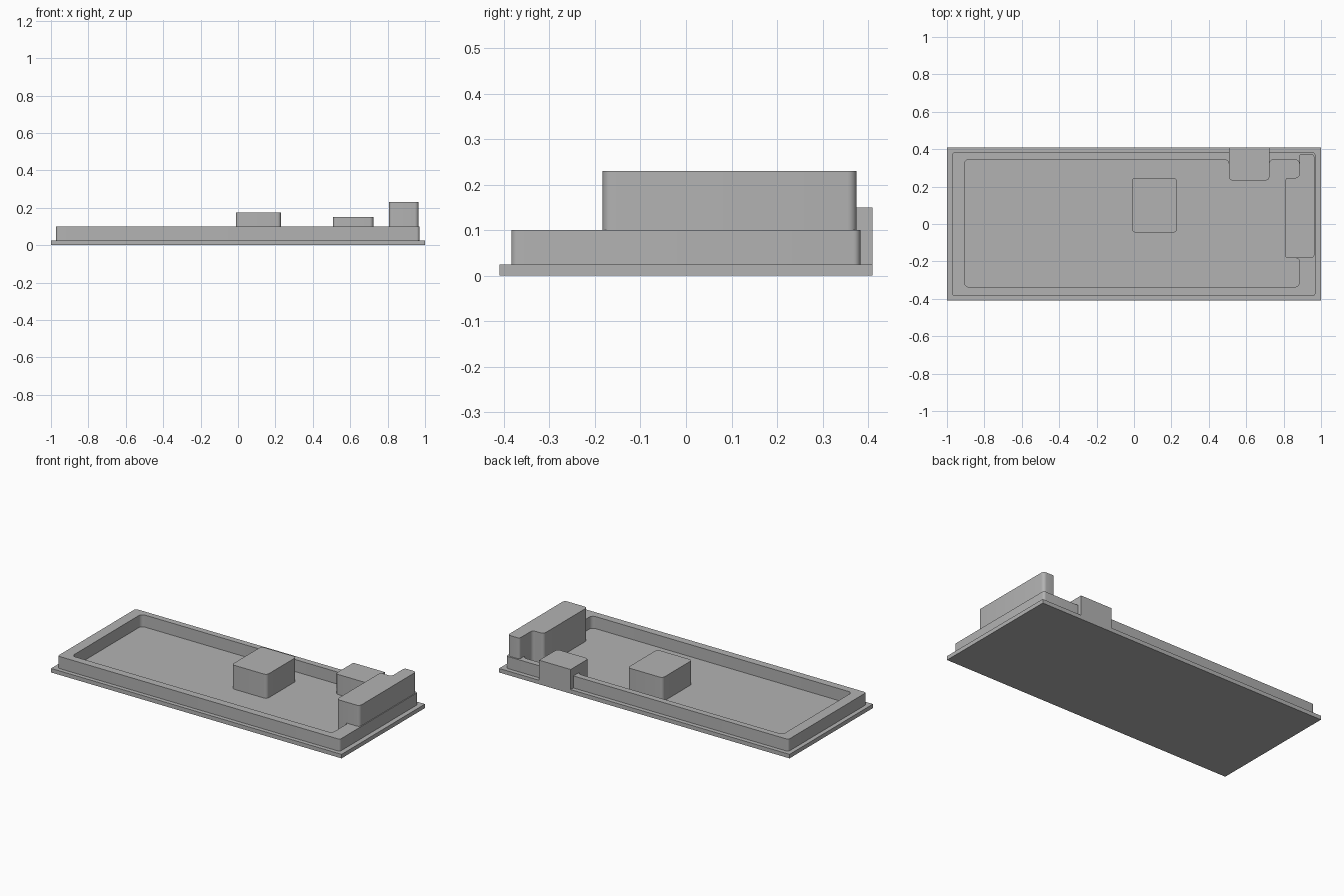
import bpy, bmesh, math
from mathutils import Vector

if "Cube" in bpy.data.objects:
    bpy.data.objects.remove(bpy.data.objects["Cube"])

grey = bpy.data.materials.new("plain_grey")
grey.diffuse_color = (0.45, 0.45, 0.45, 1)
grey.use_nodes = True
grey.node_tree.nodes["Principled BSDF"].inputs["Base Color"].default_value = grey.diffuse_color


def rounded(points, steps=6):
    """Outline from (x, y, corner radius) triples, with arcs at the corners."""
    out = []
    for i, (x, y, r) in enumerate(points):
        p = Vector((x, y))
        if r == 0:
            out.append(p)
            continue
        a = (Vector(points[i - 1][:2]) - p).normalized()
        b = (Vector(points[(i + 1) % len(points)][:2]) - p).normalized()
        centre = p + (a + b) * r          # all corners are square
        for k in range(steps + 1):
            t = k / steps * math.pi / 2
            out.append(centre - b * r * math.cos(t) - a * r * math.sin(t))
    return out


def rect(x0, x1, y0, y1, r):
    return [(x0, y0, r), (x1, y0, r), (x1, y1, r), (x0, y1, r)]


def prism(name, loops, z0, z1):
    """Extrude an outline, with further loops as holes, from z0 to z1."""
    bm = bmesh.new()
    edges = []
    for loop in loops:
        vs = [bm.verts.new((p.x, p.y, z0)) for p in map(Vector, rounded(loop))]
        edges += [bm.edges.new((vs[i - 1], vs[i])) for i in range(len(vs))]
    if len(loops) == 1:
        bm.faces.new(vs)
    else:
        bmesh.ops.triangle_fill(bm, edges=edges, use_beauty=True)
    res = bmesh.ops.extrude_face_region(bm, geom=bm.faces[:], use_keep_orig=True)
    top = [g for g in res["geom"] if isinstance(g, bmesh.types.BMVert)]
    bmesh.ops.translate(bm, verts=top, vec=(0, 0, z1 - z0))
    bmesh.ops.recalc_face_normals(bm, faces=bm.faces[:])
    mesh = bpy.data.meshes.new(name)
    bm.to_mesh(mesh)
    bm.free()
    mesh.materials.append(grey)
    ob = bpy.data.objects.new(name, mesh)
    bpy.context.collection.objects.link(ob)
    bpy.ops.object.select_all(action="DESELECT")
    ob.select_set(True)
    bpy.context.view_layer.objects.active = ob
    bpy.ops.object.shade_smooth_by_angle(angle=math.radians(30))
    return ob


FLOOR, RIM = 0.025, 0.10
R = 0.025

# Thin base plate, whose top is also the tray floor
prism("base_plate", [rect(-1, 1, -0.41, 0.41, 0)], 0, FLOOR)

# Rim wall: bulges out behind the rear block, and in below both edge blocks
outer = [(-0.973, -0.384, 0.015), (0.97, -0.384, 0.015), (0.97, 0.383, 0.015),
         (0.724, 0.383, 0), (0.724, 0.41, 0), (0.507, 0.41, 0),
         (0.507, 0.383, 0), (-0.973, 0.383, 0.015)]
cavity = [(-0.907, -0.337, R), (0.884, -0.337, R), (0.884, -0.183, 0.015),
          (0.807, -0.183, 0.02), (0.807, 0.247, 0.02), (0.884, 0.247, 0.02),
          (0.884, 0.345, R), (0.724, 0.345, R), (0.724, 0.233, 0.02),
          (0.507, 0.233, 0.02), (0.507, 0.345, R), (-0.907, 0.345, R)]
prism("rim_wall", [outer, cavity], FLOOR, RIM)

# Tall stepped block on the right edge
prism("tall_side_block",
      [[(0.807, -0.183, 0.02), (0.965, -0.183, 0.02), (0.965, 0.375, 0.02),
        (0.884, 0.375, 0.015), (0.884, 0.247, 0.02), (0.807, 0.247, 0.02)]],
      RIM, 0.23)

# Low block on the rear edge
prism("rear_block",
      [[(0.507, 0.233, 0.02), (0.724, 0.233, 0.02),
        (0.724, 0.41, 0), (0.507, 0.41, 0)]], RIM, 0.15)

# Free-standing block on the tray floor
prism("centre_block", [rect(-0.012, 0.23, -0.045, 0.247, 0.02)], FLOOR, 0.174)
